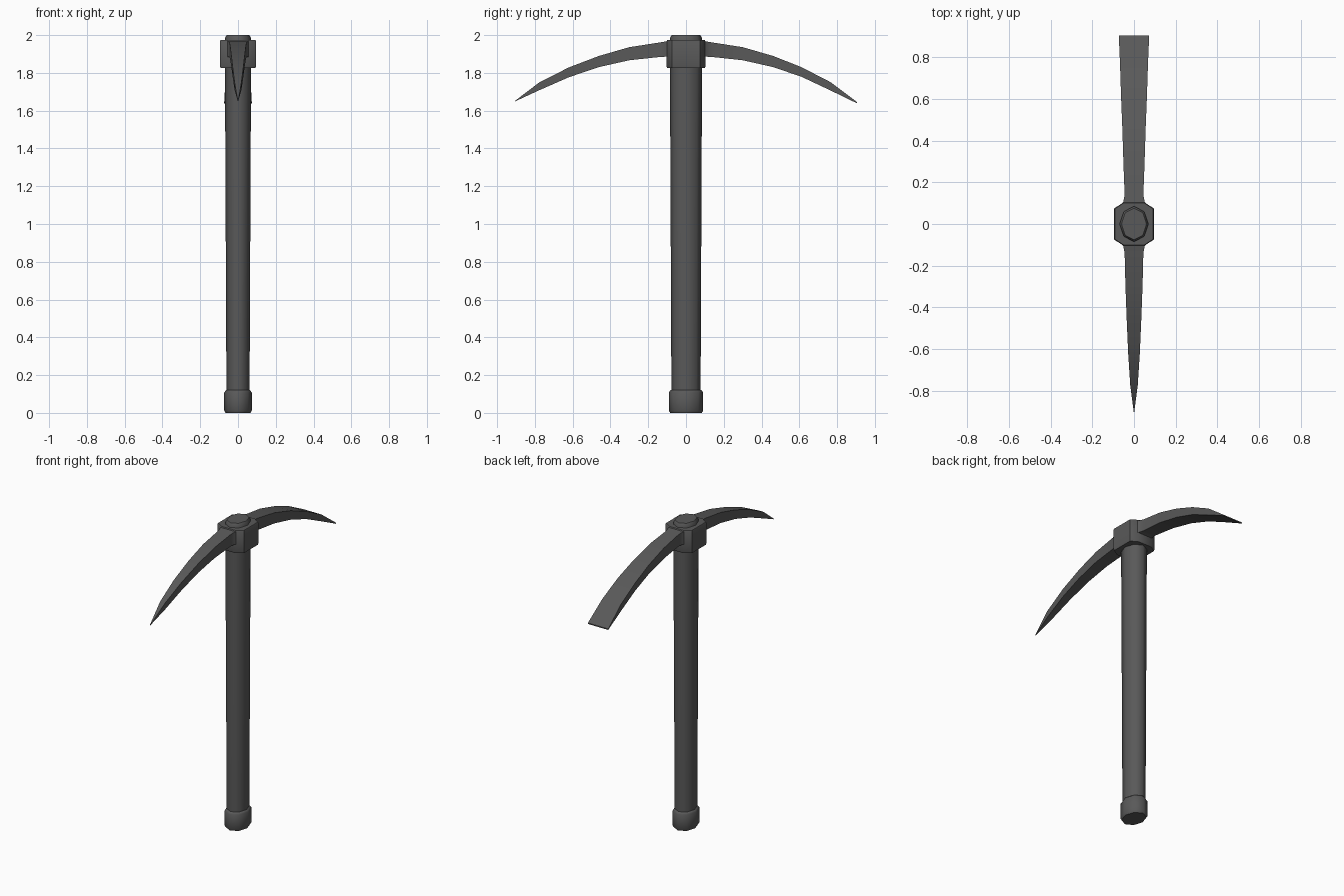
import bpy, bmesh
from math import cos, sin, pi, radians

if "Cube" in bpy.data.objects:
    bpy.data.objects.remove(bpy.data.objects["Cube"])

# dark grey finish shared by every part
dark = bpy.data.materials.new("dark_grey")
dark.diffuse_color = (.1, .1, .1, 1)
dark.use_nodes = True
dark.node_tree.nodes["Principled BSDF"].inputs["Base Color"].default_value = dark.diffuse_color


def loft(name, rings, smooth=0):
    """Skin a list of equal-length closed rings and cap both ends."""
    bm = bmesh.new()
    loops = [[bm.verts.new(p) for p in r] for r in rings]
    n = len(rings[0])
    for a, b in zip(loops, loops[1:]):
        for i in range(n):
            j = (i + 1) % n
            bm.faces.new((a[i], a[j], b[j], b[i]))
    bm.faces.new(loops[0])
    bm.faces.new(loops[-1])
    bmesh.ops.recalc_face_normals(bm, faces=bm.faces)
    me = bpy.data.meshes.new(name)
    bm.to_mesh(me)
    bm.free()
    me.materials.append(dark)
    ob = bpy.data.objects.new(name, me)
    bpy.context.collection.objects.link(ob)
    if smooth:
        bpy.ops.object.select_all(action='DESELECT')
        ob.select_set(True)
        bpy.context.view_layer.objects.active = ob
        bpy.ops.object.shade_smooth_by_angle(angle=radians(smooth))
    return ob


def oval(rx, ry, z):
    return [(rx * cos(i * pi / 4), ry * sin(i * pi / 4), z) for i in range(8)]


def arm(name, side, stations):
    """Rectangular section (y, half width, bottom z, top z) swept outward."""
    loft(name, [[(-w, side * y, b), (w, side * y, b), (w, side * y, t), (-w, side * y, t)]
                for y, w, b, t in stations], 35)


# tapered oval handle, its bevelled top standing proud of the head
loft("handle", [oval(*r) for r in [
    (.061, .077, .06), (.069, .085, 1.82), (.069, .085, 1.985), (.06, .076, 2.0)]], 60)

# butt cap
loft("butt_cap", [oval(*r) for r in [
    (.066, .084, 0), (.073, .091, .012), (.073, .091, .108), (.064, .082, .12)]], 60)

# eye block around the handle
plan = [(.095, -.075), (.095, .075), (.052, .103), (-.052, .103),
        (-.095, .075), (-.095, -.075), (-.052, -.103), (.052, -.103)]
loft("head_socket", [[(x * s, y * s, z) for x, y in plan] for s, z in [
    (.97, 1.826), (1, 1.836), (1, 1.968), (.97, 1.974)]], 35)

# shared curved root of both arms, flaring into the socket
root = [(.08, .075, 1.875, 1.972), (.105, .052, 1.886, 1.967), (.14, .045, 1.884, 1.961)]

# pointed pick, front
arm("pick_point", -1, root + [
    (.30, .041, 1.867, 1.936), (.46, .035, 1.831, 1.890), (.62, .028, 1.777, 1.829),
    (.775, .018, 1.709, 1.751), (.905, .001, 1.649, 1.652)])

# flat adze blade, back
arm("adze_blade", 1, root + [
    (.30, .051, 1.867, 1.936), (.46, .056, 1.831, 1.890), (.61, .062, 1.780, 1.831),
    (.765, .067, 1.707, 1.751), (.905, .073, 1.639, 1.646)])
